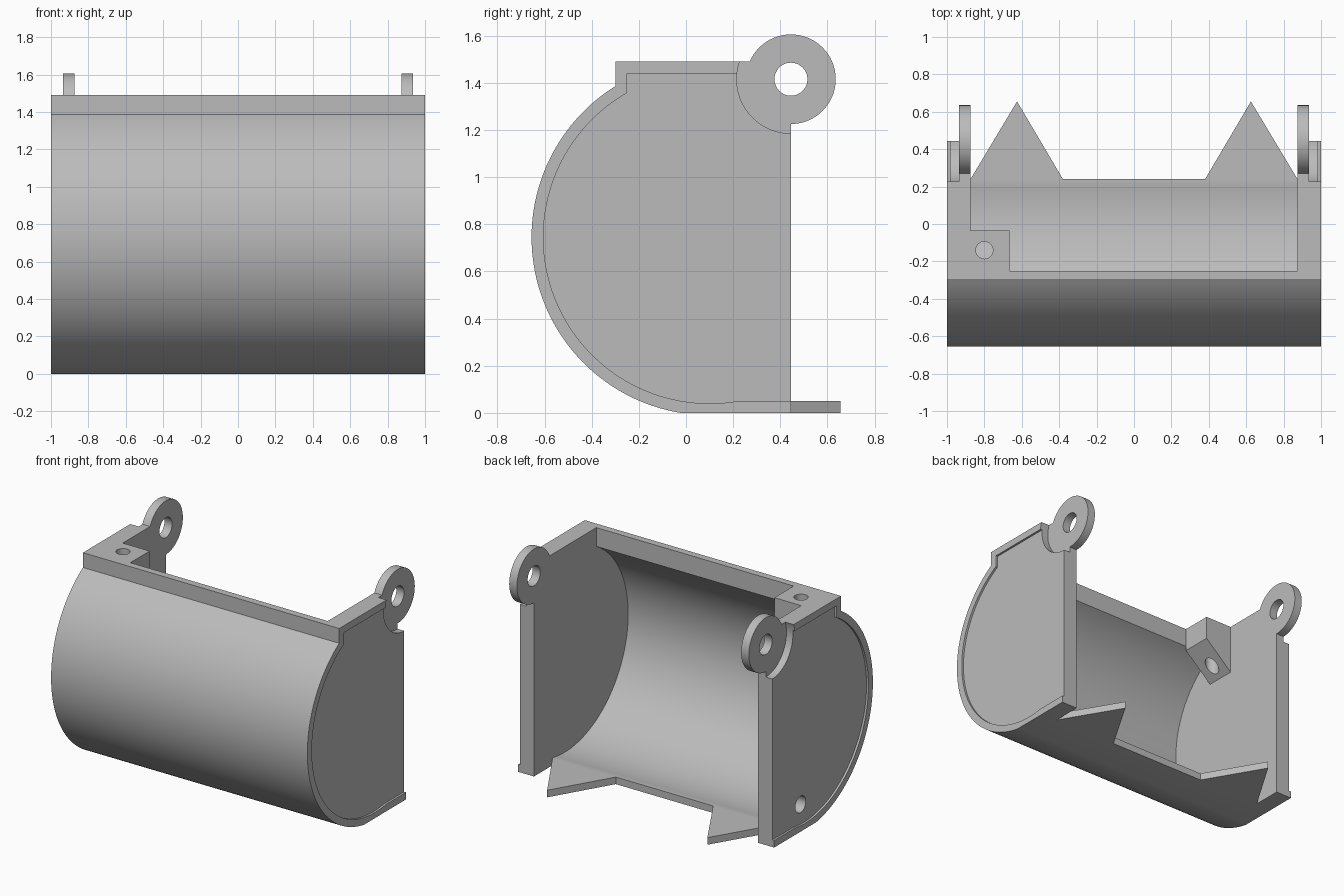
import bpy
import bmesh
from math import sin, cos, acos, asin, pi
from mathutils import Vector

if "Cube" in bpy.data.objects:
    bpy.data.objects.remove(bpy.data.objects["Cube"])

grey = bpy.data.materials.new("light_grey")
grey.use_nodes = True
grey.diffuse_color = (0.5, 0.5, 0.5, 1)
grey.node_tree.nodes["Principled BSDF"].inputs["Base Color"].default_value = (0.5, 0.5, 0.5, 1)

AXIS_Y, AXIS_Z = 0.1, 0.745      # centre of the curved shell
PIN_Y, PIN_Z = 0.445, 1.415      # centre of the hinge lugs
BACK = 0.445
TOP = 1.49
INNER = 0.875                    # inside face of the side walls


def prism(name, points, axis, lo, hi):
    """Extrude a 2D outline along x, y or z."""
    def place(p):
        v = list(p)
        v.insert("xyz".index(axis), lo)
        return Vector(v)
    bm = bmesh.new()
    face = bm.faces.new([bm.verts.new(place(p)) for p in points])
    result = bmesh.ops.extrude_face_region(bm, geom=[face])
    shift = Vector([hi - lo if a == axis else 0 for a in "xyz"])
    moved = [g for g in result["geom"] if isinstance(g, bmesh.types.BMVert)]
    bmesh.ops.translate(bm, vec=shift, verts=moved)
    bmesh.ops.recalc_face_normals(bm, faces=bm.faces)
    mesh = bpy.data.meshes.new(name)
    bm.to_mesh(mesh)
    bm.free()
    mesh.materials.append(grey)
    obj = bpy.data.objects.new(name, mesh)
    bpy.context.collection.objects.link(obj)
    return obj


def circle(cx, cy, r, n=64):
    return [(cx + r * cos(2 * pi * i / n), cy + r * sin(2 * pi * i / n)) for i in range(n)]


def scoop(r, wall, end, floor, top, back, n=72):
    """Side outline: upright front wall, round belly, flat floor."""
    start = acos((wall - AXIS_Y) / r)
    arc = [start + (end - start) * i / n for i in range(n + 1)]
    curve = [(AXIS_Y + r * cos(a), AXIS_Z + r * sin(a)) for a in arc]
    return [(back, top), (wall, top)] + curve + [(back, floor)]


def combine(target, tool, operation):
    mod = target.modifiers.new(operation.lower(), "BOOLEAN")
    mod.operation = operation
    mod.solver = "EXACT"
    mod.object = tool
    bpy.context.view_layer.objects.active = target
    bpy.ops.object.modifier_apply(modifier=mod.name)
    bpy.data.objects.remove(tool)


def smooth(obj):
    bpy.ops.object.select_all(action="DESELECT")
    obj.select_set(True)
    bpy.context.view_layer.objects.active = obj
    bpy.ops.object.shade_smooth_by_angle(angle=0.5)


# Solid bucket, then hollowed
outer_r, inner_r = 0.755, 0.705
inner_end = 2 * pi - asin((AXIS_Z - 0.05) / inner_r)
bucket = prism("bucket_body",
               scoop(outer_r, -0.30, pi + asin(AXIS_Z / outer_r), 0, TOP, BACK), "x", -1, 1)
cavity = prism("cavity_cutter",
               scoop(inner_r, -0.25, inner_end, 0.05, 1.7, 0.8), "x", -INNER, INNER)
combine(bucket, cavity, "DIFFERENCE")

# Floor ends short of the side walls
gap = [(-INNER, 0.24), (INNER, 0.24), (INNER, 0.8), (-INNER, 0.8)]
combine(bucket, prism("lip_cutter", gap, "z", -0.1, 0.2), "DIFFERENCE")

for side in (-1, 1):
    # Shallow recess inside the rim of each end
    recess = scoop(inner_r, -0.25, inner_end, 0.05, 1.44, 0.8)
    combine(bucket, prism("recess_cutter", recess, "x", *sorted((side * 0.985, side * 1.1))),
            "DIFFERENCE")
    # Round clearance outside each hinge lug
    clearance = circle(PIN_Y, PIN_Z, 0.23)
    combine(bucket, prism("clearance_cutter", clearance, "x", *sorted((side * 0.935, side * 1.1))),
            "DIFFERENCE")
    # Hinge lug
    lug = circle(PIN_Y, PIN_Z, 0.19)
    combine(bucket, prism("lug", lug, "x", *sorted((side * INNER, side * 0.935))), "UNION")

# Corner block with a slanted underside
block = [(-0.95, TOP), (-0.665, TOP), (-0.665, 1.325), (-0.875, 1.14), (-0.95, 1.075)]
combine(bucket, prism("corner_block", block, "y", -0.25, -0.035), "UNION")

# Pin, block and drain holes
combine(bucket, prism("pin_hole", circle(PIN_Y, PIN_Z, 0.07, 48), "x", -1.2, 1.2), "DIFFERENCE")
combine(bucket, prism("block_hole", circle(-0.8, -0.14, 0.046, 32), "z", 0.9, 1.7), "DIFFERENCE")
combine(bucket, prism("drain_hole", circle(0.13, 0.18, 0.058, 32), "x", -1.2, -0.8), "DIFFERENCE")
smooth(bucket)

# Two pointed teeth on the floor lip
for side, label in ((1, "left"), (-1, "right")):
    outline = [(side * 0.874, 0.24), (side * 0.625, 0.655), (side * 0.38, 0.24)]
    prism(label + "_tooth", outline, "z", 0, 0.05)
